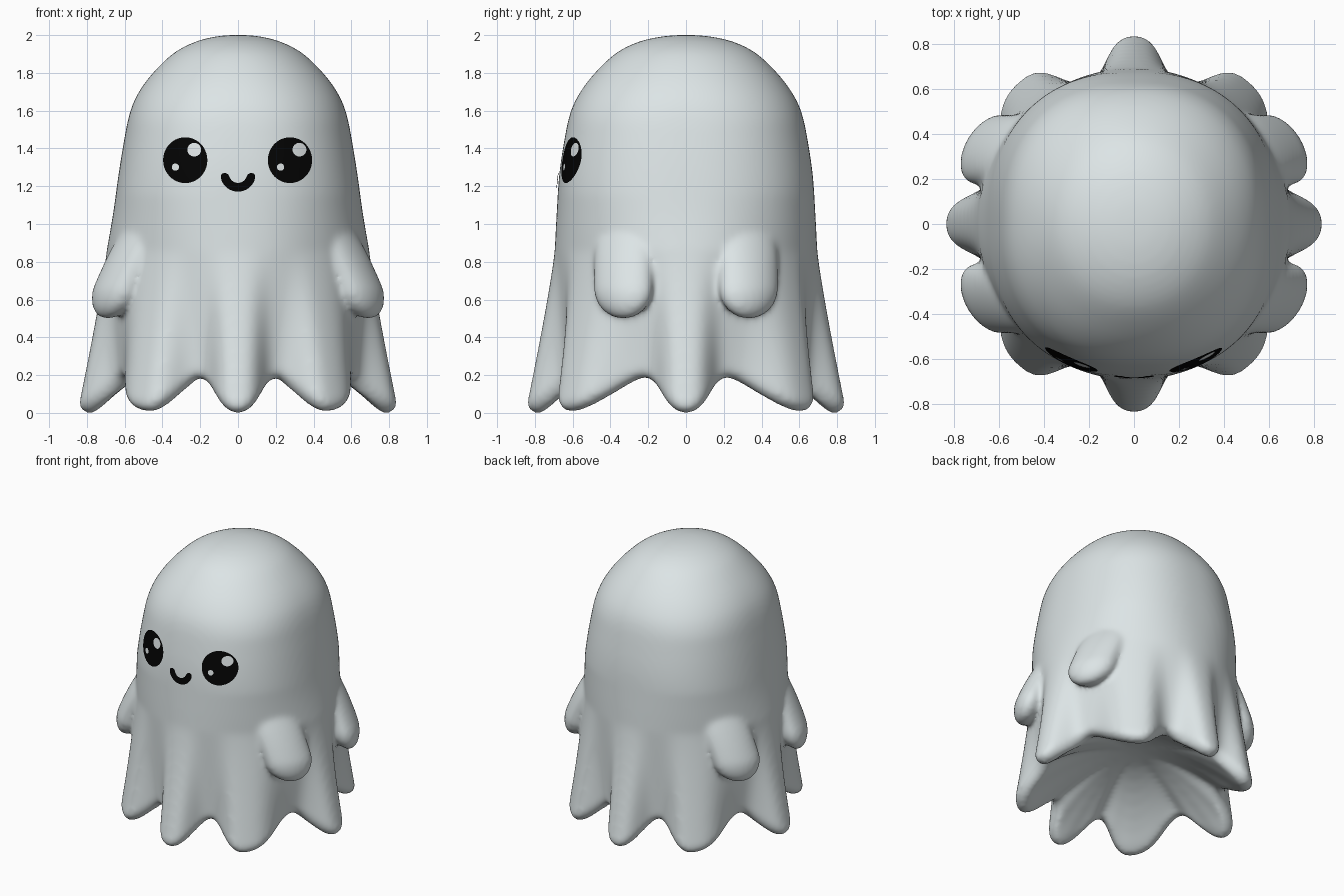
import bpy, bmesh, math
from mathutils import Vector, Matrix
from mathutils.bvhtree import BVHTree

if "Cube" in bpy.data.objects:
    bpy.data.objects.remove(bpy.data.objects["Cube"])


def material(name, rgb):
    m = bpy.data.materials.new(name)
    m.diffuse_color = (*rgb, 1)
    m.use_nodes = True
    m.node_tree.nodes["Principled BSDF"].inputs["Base Color"].default_value = m.diffuse_color
    return m


SHEET = material("pale sheet", (0.72, 0.78, 0.79))
BLACK = material("black", (0.001, 0.001, 0.001))
GLINT = material("eye glint", (0.80, 0.85, 0.86))

N = 144
# Upper body profile: half width x, half width y, height
PROFILE = [(.012, .012, 2.001), (.11, .12, 1.994), (.225, .25, 1.965), (.34, .37, 1.905),
           (.45, .482, 1.8), (.53, .565, 1.69), (.575, .615, 1.58), (.607, .648, 1.42),
           (.634, .672, 1.25), (.662, .685, 1.05), (.695, .695, .86)]


def spline(pts, steps):
    """Catmull-Rom through the points."""
    p = [Vector(q) for q in pts]
    p = [p[0]] + p + [p[-1] * 2 - p[-2]]
    out = []
    for i in range(1, len(p) - 2):
        a, b, c, d = p[i - 1:i + 3]
        for s in range(steps):
            t = s / steps
            out.append(.5 * (2 * b + (c - a) * t + (2 * a - 5 * b + 4 * c - d) * t * t
                             + (3 * b - a - 3 * c + d) * t ** 3))
    return out + [p[-2]]


def lobe(a):
    """1 on the crest of a hem lobe, 0 in the valley; also tells if it is a diagonal lobe."""
    d = math.degrees(math.atan2(abs(math.sin(a)), abs(math.cos(a))))
    marks = [0, 19, 53, 72, 90]
    for i in range(4):
        if d <= marks[i + 1] + 1e-6:
            t = (d - marks[i]) / (marks[i + 1] - marks[i])
            c = .5 + .5 * math.cos(math.pi * t)
            return (c if i % 2 == 0 else 1 - c), i in (1, 2)


def oval(a, rx, ry, n):
    return ((abs(math.cos(a)) / rx) ** n + (abs(math.sin(a)) / ry) ** n) ** (-1 / n)


def squareness(z):
    """The dome is round, the face area a little boxy, the skirt round again."""
    return 2 + .3 * max(0, min(1, (1.95 - z) / .4, (z - .86) / .3))


def loft(bm, rows):
    vs = [[bm.verts.new(p) for p in row] for row in rows]
    for r, s in zip(vs, vs[1:]):
        for i in range(len(r)):
            j = (i + 1) % len(r)
            bm.faces.new((r[i], s[i], s[j], r[j]))
    bm.faces.new(vs[0])
    bm.faces.new(vs[-1][::-1])


# Sheet body: dome, pleated skirt, rolled hem and shallow pleated hollow underneath
columns = []
upper = spline(PROFILE, 4)
for k in range(N):
    a = 2 * math.pi * k / N
    L, diagonal = lobe(a)
    crest = (.35 * L + .65 * L * L * (3 - 2 * L)) * (.86 if diagonal else 1)
    hem = .182 * (1 - L) ** 1.1 + (.008 if diagonal else -.002)
    col = [(oval(a, q.x, q.y, squareness(q.z)), q.z) for q in upper]
    top = col[-1][0]
    for s in range(1, 21):
        u = s / 20 * .94
        col.append((top + (.70 - top) * u + u ** 1.15 * (-.035 + .187 * crest),
                    .86 + (hem - .86) * u))
    r = col[-1][0]
    col += [(r - .004, hem + .025), (r - .035, hem), (r - .075, hem),
            (r - .115, hem + .03)]
    rim, low = col[-1]
    for f in (.9, .8, .68, .55, .42, .28, .14, .02):
        col.append((rim * f, .37 - (.37 - low) * f ** 2))
    columns.append([(rr * math.cos(a), rr * math.sin(a), z) for rr, z in col])
bm = bmesh.new()
loft(bm, list(zip(*columns)))

# Four hanging side flaps, sinking into the body at the top
for sx in (-1, 1):
    for sy in (-1, 1):
        verts = bmesh.ops.create_uvsphere(bm, u_segments=32, v_segments=24, radius=1)["verts"]
        rot = Matrix.Rotation(math.radians(30), 3, 'Z')
        for v in verts:
            z = v.co.z
            dz = z * (.165 if z < 0 else .42)
            ring = math.sqrt(max(1e-6, 1 - z * z))
            wide = math.sqrt(max(0, 1 - z ** 4)) / ring if z > 0 else 1
            p = rot @ Vector((v.co.x * .10, v.co.y * .172 * wide, 0))
            v.co = (sx * (.645 + p.x - (.28 if z < 0 else .42) * dz),
                    sy * (.332 + p.y), .662 + dz)
bmesh.ops.recalc_face_normals(bm, faces=bm.faces)
me = bpy.data.meshes.new("sheet_body")
bm.to_mesh(me)
bm.free()
body = bpy.data.objects.new("sheet_body", me)
bpy.context.collection.objects.link(body)
me.materials.append(SHEET)
rm = body.modifiers.new("fuse", 'REMESH')
rm.mode = 'VOXEL'
rm.voxel_size = .016
rm.use_smooth_shade = True
sm = body.modifiers.new("soften", 'SMOOTH')
sm.factor = .5
sm.iterations = 14

dg = bpy.context.evaluated_depsgraph_get()
dg.update()
tree = BVHTree.FromObject(body, dg)


def plate(name, rows, lift, mat, closed):
    """Thin skin laid on the front of the body from rows of (x, z) points."""
    bm = bmesh.new()
    vs = []
    for row in rows:
        line = []
        for x, z in row:
            hit, nor, _, _ = tree.ray_cast(Vector((x, -2, z)), Vector((0, 1, 0)))
            line.append(bm.verts.new(hit + nor * lift))
        vs.append(line)
    for r, s in zip(vs, vs[1:]):
        n = len(r)
        for i in range(n if closed else n - 1):
            j = (i + 1) % n
            bm.faces.new((r[i], s[i], s[j], r[j]))
    bmesh.ops.remove_doubles(bm, verts=bm.verts, dist=1e-5)
    bm.normal_update()
    if sum(f.normal.y for f in bm.faces) > 0:
        bmesh.ops.reverse_faces(bm, faces=bm.faces)
    for f in bm.faces:
        f.smooth = True
    me = bpy.data.meshes.new(name)
    bm.to_mesh(me)
    bm.free()
    me.materials.append(mat)
    bpy.context.collection.objects.link(bpy.data.objects.new(name, me))


def disc(name, x, z, rx, rz, lift, mat):
    rows = [[(x + rx * k / 8 * math.cos(t * math.pi / 20),
              z + rz * k / 8 * math.sin(t * math.pi / 20)) for t in range(40)]
            for k in range(9)]
    plate(name, rows, lift, mat, True)


# Eyes with two glints each
for side, x in (("left", -.277), ("right", .273)):
    disc(side + "_eye", x, 1.337, .116, .121, .006, BLACK)
    disc(side + "_big_glint", x + .048, 1.392, .036, .036, .009, GLINT)
    disc(side + "_small_glint", x - .05, 1.3, .019, .019, .009, GLINT)

# Smile: curved strip with rounded ends
smile = []
for i in range(41):
    t = -1 + i / 20
    a = math.radians(270 + 95 * t)
    w = .023 * math.sqrt(max(0, 1 - abs(t) ** 10))
    smile.append([((.07 + w * k / 2) * math.cos(a), 1.264 + (.07 + w * k / 2) * math.sin(a))
                  for k in range(-2, 3)])
plate("smile", smile, .009, BLACK, False)
